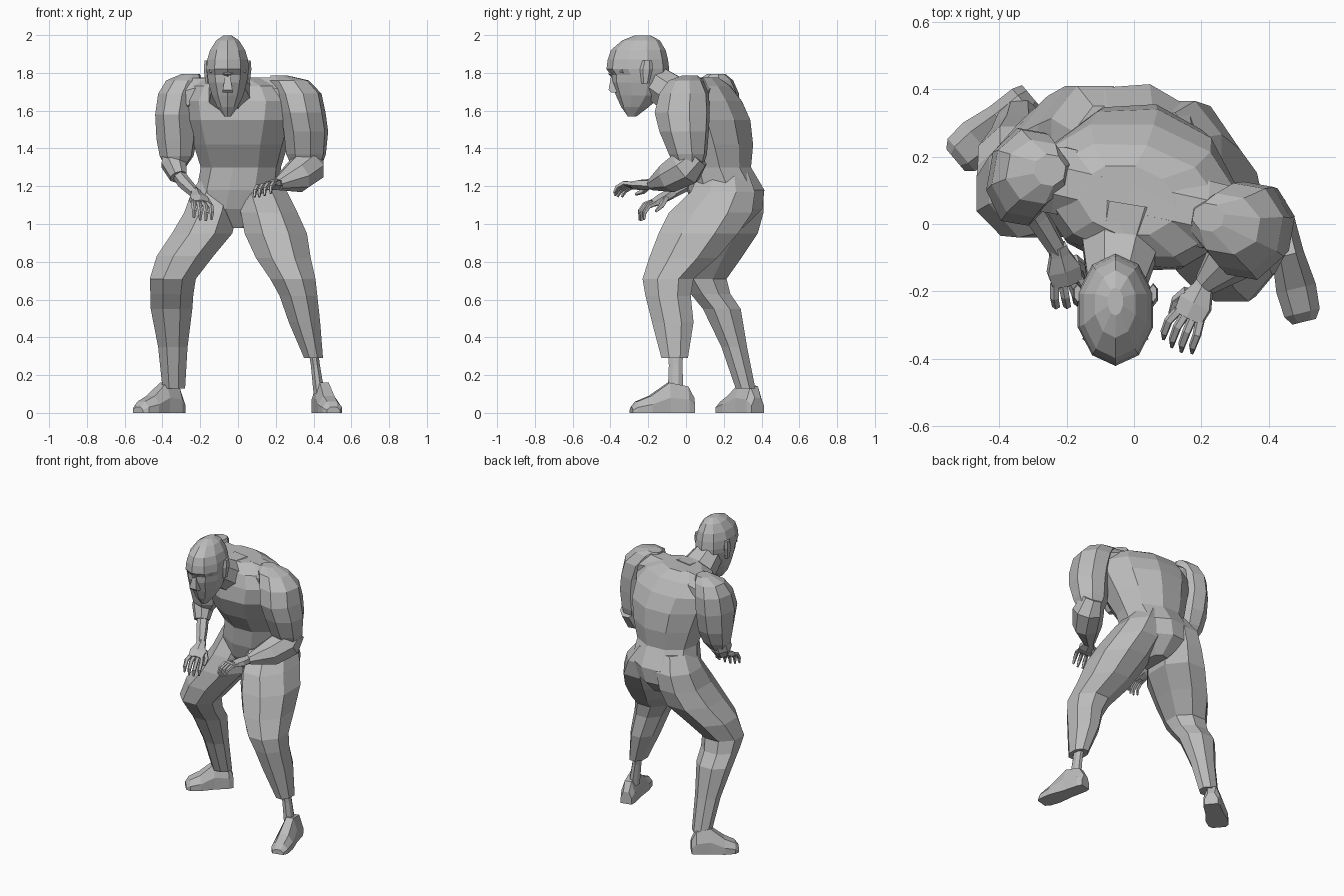
import bpy
from math import cos, sin, pi, radians
from mathutils import Vector

cube = bpy.data.objects.get("Cube")
if cube:
    bpy.data.objects.remove(cube, do_unlink=True)

UP = Vector((0, 0, 1))
grey = bpy.data.materials.new("clay_grey")
grey.use_nodes = True
colour = (.5, .5, .5, 1)
grey.diffuse_color = colour
grey.node_tree.nodes["Principled BSDF"].inputs["Base Color"].default_value = colour


def build(name, rings):
    """Skin a list of equal rings, closing both ends."""
    count = len(rings[0])
    verts = [point for ring in rings for point in ring]
    faces = [tuple(range(count)), tuple(range(len(verts) - count, len(verts)))]
    for start in range(0, len(verts) - count, count):
        for k in range(count):
            following = (k + 1) % count
            faces.append((start + k, start + following,
                          start + count + following, start + count + k))
    mesh = bpy.data.meshes.new(name)
    mesh.from_pydata(verts, [], faces)
    mesh.materials.append(grey)
    part = bpy.data.objects.new(name, mesh)
    bpy.context.collection.objects.link(part)
    bpy.context.view_layer.objects.active = part
    part.select_set(True)
    bpy.ops.object.mode_set(mode='EDIT')
    bpy.ops.mesh.select_all(action='SELECT')
    bpy.ops.mesh.normals_make_consistent(inside=False)
    bpy.ops.object.mode_set(mode='OBJECT')
    part.select_set(False)


def ellipse(centre, u, v, sides):
    """Polygon ring whose flats reach the half widths u and v."""
    grow = 1 / cos(pi / sides)
    angles = [(k + .5) * 2 * pi / sides for k in range(sides)]
    return [centre + (u * cos(a) + v * sin(a)) * grow for a in angles]


def stack(name, sections, sides=8, yaw=0):
    """Level rings given as x, y, z, half width, half depth."""
    turn = radians(yaw)
    across = Vector((cos(turn), sin(turn), 0))
    along = Vector((-sin(turn), cos(turn), 0))
    build(name, [ellipse(Vector((x, y, z)), across * w, along * d, sides)
                 for x, y, z, w, d in sections])


def tube(name, path, widths, heights, sides=6, side=Vector((1, 0, 0))):
    """Rings square to a path, widest along the side direction."""
    points = [Vector(p) for p in path]
    rings = []
    for i, point in enumerate(points):
        tangent = (points[min(i + 1, len(points) - 1)] - points[max(i - 1, 0)]).normalized()
        u = (side - tangent * side.dot(tangent)).normalized()
        v = tangent.cross(u)
        rings.append(ellipse(point, u * widths[i], v * heights[i], sides))
    build(name, rings)


def foot(name, heel, toe, width):
    """Flat-soled foot from heel to toe with a raised instep."""
    heel, toe = Vector(heel), Vector(toe)
    side = (toe - heel).normalized().cross(UP)
    rings = []
    for t, wide, high in ((0, .6, .08), (.1, .75, .14), (.4, .8, .16), (.7, 1, .09), (.92, .9, .06), (1, .6, .03)):
        outline = ((-1, 0), (-1, .5), (-.5, 1), (.5, 1), (1, .5), (1, 0))
        rings.append([heel.lerp(toe, t) + side * a * wide * width + UP * b * high
                      for a, b in outline])
    build(name, rings)


def hand(name, wrist, reach, side, thumb):
    """Palm, four curled fingers and a thumb pointing to the thumb sign."""
    wrist, reach, side = Vector(wrist), Vector(reach).normalized(), Vector(side).normalized()
    down = reach.cross(side).normalized()
    if down.z > 0:
        down = -down
    knuckle = wrist + reach * .1
    tube(name + "_palm", [wrist - reach * .03, wrist, wrist + reach * .05, knuckle],
         (.025, .03, .05, .045), (.025, .025, .025, .018), side=side)
    for i in range(4):
        base = knuckle + side * (i - 1.5) * .024 - reach * .01
        size = .95 + .1 * (i in (1, 2))
        spread = side * (i - 1.5) * .008
        bend = [base, base + (reach * .045 - down * .005) * size + spread,
                base + (reach * .085 + down * .015) * size + spread,
                base + (reach * .105 + down * .05) * size + spread]
        tube(f"{name}_finger_{i + 1}", bend, (.012, .011, .01, .005), (.012, .011, .01, .005), 5, side)
    root = wrist + reach * .03 + side * thumb * .035
    tube(name + "_thumb", [root, root + reach * .04 + side * thumb * .025 + down * .02,
                           root + reach * .085 + side * thumb * .025 + down * .035],
         (.016, .013, .006), (.016, .013, .006), 5, side)


# Torso, shoulder girdle and neck
stack("torso", [(0, .2, .98, .06, .1), (-.02, .22, 1.08, .19, .18),
                (0, .21, 1.18, .21, .2), (.015, .17, 1.3, .205, .17),
                (.015, .135, 1.42, .24, .215), (.015, .1, 1.55, .28, .235),
                (.01, .085, 1.65, .295, .205), (0, .07, 1.73, .25, .16),
                (-.02, .07, 1.775, .14, .1)], 10, -13)
tube("shoulder_girdle", [(-.36, .14, 1.64), (-.22, .13, 1.68), (-.02, .08, 1.69),
                         (.2, .03, 1.68), (.36, 0, 1.64)],
     (.09, .1, .1, .1, .09), (.09, .095, .085, .095, .09), 8, Vector((0, 1, 0)))
tube("neck", [(-.02, .06, 1.68), (-.04, -.06, 1.68), (-.055, -.2, 1.77)],
     (.13, .115, .08), (.1, .1, .09), 8)

# Head with ears, nose and brow
HEAD = -.055
stack("head", [(HEAD, y, z, w, d) for y, z, w, d in (
    (-.285, 1.57, .018, .022), (-.27, 1.62, .055, .07), (-.25, 1.68, .083, .115),
    (-.248, 1.75, .102, .14), (-.245, 1.79, .108, .145), (-.255, 1.82, .112, .158),
    (-.255, 1.87, .108, .152), (-.253, 1.92, .093, .138), (-.238, 1.972, .06, .095),
    (-.23, 1.998, .022, .04))], 10)
stack("nose", [(HEAD, -.37, 1.695, .028, .025), (HEAD, -.38, 1.71, .026, .03),
               (HEAD, -.38, 1.79, .012, .015)], 4)
tube("brow", [(HEAD - .09, -.33, 1.81), (HEAD, -.395, 1.8), (HEAD + .09, -.33, 1.81)],
     (.01, .018, .01), (.012, .014, .012), 5, UP)
for word, sign in (("right", -1), ("left", 1)):
    stack(word + "_ear", [(HEAD + sign * .105, -.215, 1.745, .012, .018),
                          (HEAD + sign * .112, -.21, 1.82, .014, .03),
                          (HEAD + sign * .112, -.205, 1.865, .01, .022)], 6)

# Left arm, bent forward across the hip
stack("left_upper_arm", [(.22, .02, 1.785, .045, .04), (.27, 0, 1.76, .1, .085),
                         (.32, -.01, 1.69, .115, .125), (.345, -.02, 1.59, .11, .14),
                         (.36, -.01, 1.49, .11, .125), (.36, .01, 1.37, .1, .095),
                         (.365, .02, 1.28, .065, .06)], 8, -10)
tube("left_forearm", [(.385, .06, 1.36), (.37, 0, 1.3), (.31, -.08, 1.25), (.21, -.18, 1.21)],
     (.065, .09, .085, .034), (.065, .095, .08, .03), 8)
hand("left_hand", (.205, -.19, 1.21), (-.45, -.9, -.06), (.87, -.43, .2), -1)

# Right arm, with a sleeve ending over a slim forearm
stack("right_upper_arm", [(-.25, .16, 1.795, .045, .045), (-.285, .155, 1.76, .09, .09),
                          (-.315, .15, 1.69, .1, .125), (-.33, .14, 1.58, .1, .14),
                          (-.325, .14, 1.45, .1, .115), (-.325, .13, 1.36, .085, .085),
                          (-.33, .12, 1.3, .05, .05)], 8, -10)
tube("right_sleeve", [(-.34, .13, 1.38), (-.34, .11, 1.32), (-.315, .06, 1.25)],
     (.06, .065, .045), (.06, .065, .045), 8)
tube("right_forearm", [(-.32, .08, 1.27), (-.285, .02, 1.22), (-.225, -.08, 1.16)],
     (.03, .032, .024), (.03, .032, .024), 6)
hand("right_hand", (-.22, -.09, 1.155), (.22, -.85, -.45), (1, .25, -.1), 1)

# Left leg, stepping forward, with the trouser ending above a slim shin
stack("left_leg", [(.08, .2, 1.27, .1, .13), (.125, .195, 1.17, .135, .17),
                   (.165, .13, 1.06, .15, .22), (.2, .065, .95, .165, .21),
                   (.24, -.015, .82, .145, .18), (.29, -.095, .71, .12, .135),
                   (.32, -.095, .62, .1, .12), (.352, -.07, .48, .083, .11),
                   (.4, -.06, .29, .05, .07)])
stack("left_shin", [(.4, -.055, .32, .025, .04), (.41, -.055, .25, .024, .036),
                    (.43, -.055, .1, .03, .042)])
foot("left_foot", (.425, .04, 0), (.505, -.29, 0), .06)

# Right leg, planted behind
stack("right_leg", [(-.08, .22, 1.27, .1, .13), (-.115, .245, 1.17, .13, .165),
                    (-.145, .215, 1.06, .14, .195), (-.19, .18, .95, .16, .2),
                    (-.28, .13, .83, .15, .17), (-.345, .09, .71, .122, .125),
                    (-.35, .13, .63, .114, .105), (-.352, .19, .55, .11, .1),
                    (-.345, .255, .35, .078, .068), (-.34, .315, .13, .06, .052)])
foot("right_foot", (-.305, .38, 0), (-.53, .19, 0), .07)
